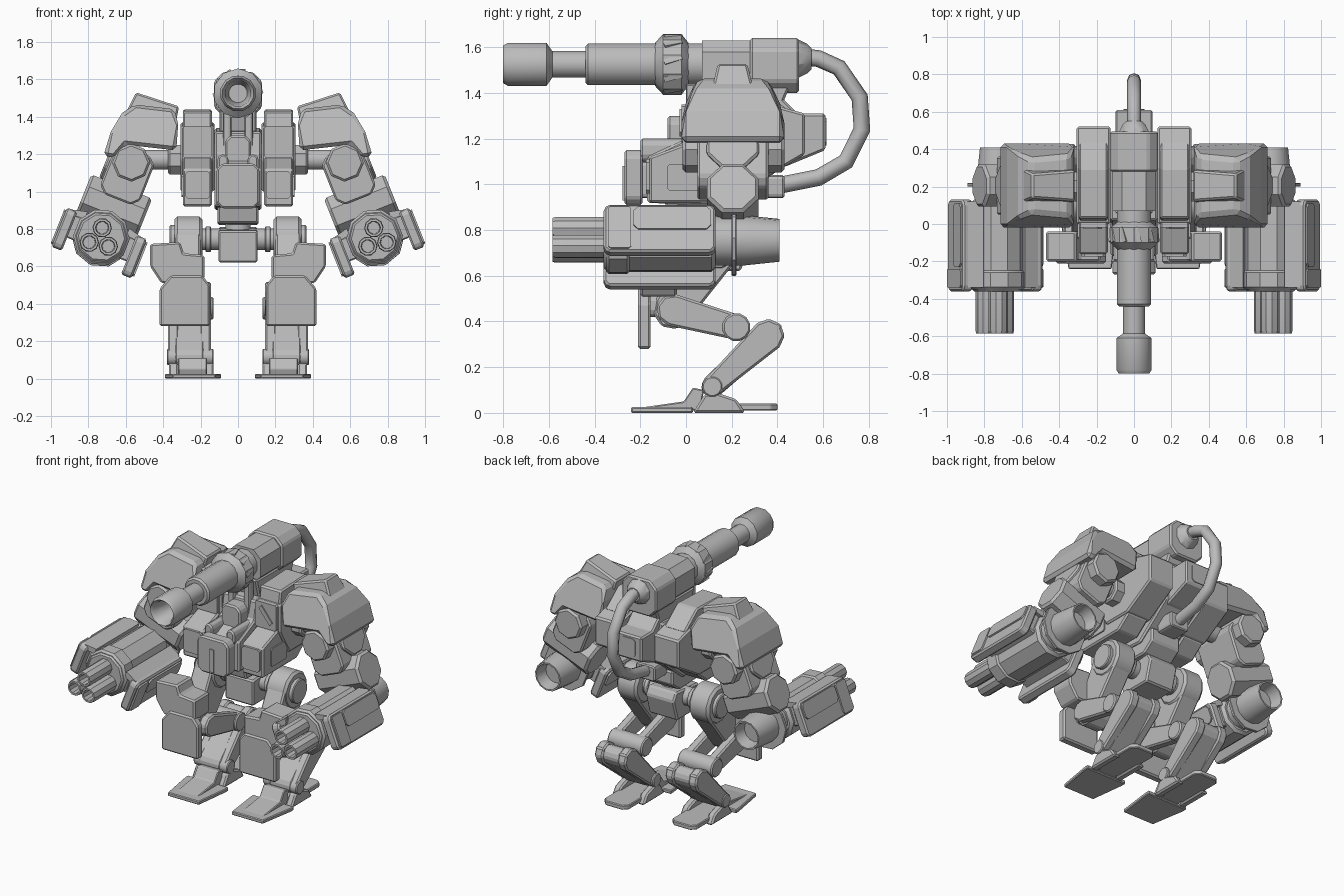
import bpy, bmesh
from math import pi, cos, sin, radians
from mathutils import Matrix, Vector

cube = bpy.data.objects.get("Cube")
if cube:
    bpy.data.objects.remove(cube)

grey = bpy.data.materials.new("plain grey")
grey.use_nodes = True
grey.diffuse_color = (.5, .5, .5, 1)
grey.node_tree.nodes["Principled BSDF"].inputs["Base Color"].default_value = grey.diffuse_color

# Maps (profile a, profile b, depth) to x, y, z for each extrusion axis
PLACE = {
    'x': lambda a, b, depth: (depth, a, b),
    'y': lambda a, b, depth: (a, depth, b),
    'z': lambda a, b, depth: (a, b, depth),
}


def finish(name, bm, mirror, frame, bevel, smooth=False):
    bmesh.ops.recalc_face_normals(bm, faces=bm.faces)
    if frame:
        bm.transform(frame)
    mesh = bpy.data.meshes.new(name)
    bm.to_mesh(mesh)
    bm.free()
    mesh.materials.append(grey)
    part = bpy.data.objects.new(name, mesh)
    bpy.context.collection.objects.link(part)
    if smooth:
        bpy.ops.object.select_all(action='DESELECT')
        part.select_set(True)
        bpy.context.view_layer.objects.active = part
        bpy.ops.object.shade_smooth_by_angle(angle=radians(32))
    if bevel:
        modifier = part.modifiers.new("bevel", 'BEVEL')
        modifier.width, modifier.segments = bevel, 1
    if mirror:
        part.modifiers.new("mirror", 'MIRROR')


def prism(name, points, axis, span, mirror=True, frame=None, bevel=.01, shape=None):
    """Extrude a closed profile along an axis; shape moves the finished points."""
    bm = bmesh.new()
    near, far = [[bm.verts.new(PLACE[axis](a, b, depth)) for a, b in points] for depth in span]
    bm.faces.new(near)
    bm.faces.new(far)
    for i in range(len(points)):
        bm.faces.new((near[i - 1], near[i], far[i], far[i - 1]))
    if shape:
        for vert in bm.verts:
            vert.co = shape(vert.co)
    finish(name, bm, mirror, frame, bevel)


def plate(name, axis, span, across, up, cut, **options):
    """Rectangle with cut corners, extruded along an axis."""
    left, right = across
    low, high = up
    prism(name, [(left + cut, low), (right - cut, low), (right, low + cut), (right, high - cut),
                 (right - cut, high), (left + cut, high), (left, high - cut), (left, low + cut)],
          axis, span, **options)


def link(name, start, end, start_radius, end_radius, span, **options):
    """Bar with rounded ends that joins two joints, seen from the side."""
    along = (end - start).normalized()
    normal = Vector((-along.y, along.x))
    points = []
    for joint, radius, turn in ((start, start_radius, pi / 2), (end, end_radius, -pi / 2)):
        for k in range(5):
            t = turn + k * pi / 4
            points.append(joint + radius * (cos(t) * along + sin(t) * normal))
    prism(name, points, 'x', span, **options)


def turned(name, profile, axis, centre, sides=12, mirror=True, frame=None):
    """Lathe (radius, position) points about an axis."""
    bm = bmesh.new()
    angles = [2 * pi * (k + .5) / sides for k in range(sides)]
    rings = [[bm.verts.new(PLACE[axis](centre[0] + radius * cos(t), centre[1] + radius * sin(t), depth))
              for t in angles] for radius, depth in profile]
    for lower, upper in zip(rings, rings[1:]):
        for i in range(sides):
            bm.faces.new((lower[i - 1], lower[i], upper[i], upper[i - 1]))
    bm.faces.new(rings[0])
    bm.faces.new(rings[-1])
    finish(name, bm, mirror, frame, 0, smooth=True)


def drum(name, radius, span, axis, centre, **options):
    """Cylinder with chamfered rims."""
    low, high = span
    rim = min(radius, high - low) / 8
    turned(name, [(radius - rim, low), (radius, low + rim), (radius, high - rim), (radius - rim, high)],
           axis, centre, **options)


middle = dict(mirror=False)

# Main cannon
bore = (0, 1.525)
turned("cannon_muzzle", [(.05, -.6), (.07, -.78), (.085, -.8), (.097, -.78), (.097, -.61), (.06, -.585), (.06, -.5)],
       'y', bore, **middle)
drum("cannon_neck", .06, (-.6, -.4), 'y', bore, **middle)
drum("cannon_barrel", .094, (-.44, .1), 'y', bore, **middle)
turned("cannon_collar", [(.095, -.135), (.133, -.1), (.133, -.02), (.095, .01)], 'y', bore, sides=10, **middle)
for k in range(10):
    swing = Matrix.Rotation(k * pi / 5, 4, 'Y') @ Matrix.Rotation(.3, 4, 'Z')
    plate("collar_rib", 'z', (.12, .13), (-.012, .012), (-.1, -.02), 0, bevel=0,
          frame=Matrix.Translation((0, 0, bore[1])) @ swing, **middle)
plate("cannon_breech", 'y', (.07, .3), (-.115, .115), (1.41, 1.63), .05, bevel=0, **middle)
plate("cannon_rear_block", 'y', (.28, .495), (-.128, .128), (1.4, 1.64), .05, **middle)
turned("hose_socket", [(.085, .49), (.065, .53), (.045, .55)], 'y', (0, 1.55), sides=10, **middle)
prism("cannon_mount", [(.05, 1.44), (.46, 1.44), (.4, 1.3), (.1, 1.25)], 'x', (-.1, .1), **middle)
plate("cannon_strut", 'z', (1.2, 1.44), (.035, .08), (0, .06), .01)

# Supply hose
curve = bpy.data.curves.new("supply_hose", 'CURVE')
curve.dimensions = '3D'
curve.bevel_depth, curve.bevel_resolution, curve.use_fill_caps = .037, 2, True
path = [(.5, 1.56), (.58, 1.55), (.67, 1.51), (.76, 1.38), (.77, 1.24), (.7, 1.1), (.58, 1.03), (.38, .99)]
spline = curve.splines.new('POLY')
spline.points.add(len(path) - 1)
for point, (y, z) in zip(spline.points, path):
    point.co = (0, y, z, 1)
curve.materials.append(grey)
bpy.context.collection.objects.link(bpy.data.objects.new("supply_hose", curve))

# Torso and cockpit
prism("torso", [(-.17, .92), (-.17, 1.12), (0, 1.2), (.02, 1.32), (.42, 1.34), (.45, 1.1), (.2, .9)],
      'x', (-.125, .125), **middle)
prism("waist", [(-.1, .95), (-.07, .83), (.22, .82), (.3, .88), (.3, .97)], 'x', (-.11, .11), **middle)
drum("waist_post", .07, (.75, .86), 'z', (0, .14), **middle)
plate("cockpit_plate", 'y', (-.27, -.19), (-.115, .115), (.91, 1.15), .03, **middle)
plate("cockpit_neck", 'y', (-.2, -.16), (-.09, .09), (.94, 1.1), .01, **middle)
plate("cockpit_slot", 'y', (-.278, -.26), (-.014, .014), (.93, 1.08), 0, bevel=0, **middle)
plate("cockpit_fin", 'y', (-.2, 0), (.05, .11), (1.1, 1.2), .02)
plate("neck_block", 'y', (-.08, .02), (-.07, .07), (1.1, 1.3), .03, **middle)

# Backpack
prism("backpack", [(.4, 1.4), (.49, 1.31), (.61, 1.31), (.61, 1.15), (.44, 1.08), (.3, 1.05)], 'x', (-.1, .1), **middle)
plate("backpack_panel", 'y', (.6, .615), (-.055, .055), (1.17, 1.29), .015, bevel=0, **middle)
plate("hose_outlet", 'y', (.3, .43), (-.07, .07), (.94, 1.04), .01, **middle)

# Side pods on the torso
pod, inner_pod = (.125, .308), (.14, .295)
prism("side_pod", [(0, 1.17), (0, 1.35), (.3, 1.37), (.52, 1.31), (.52, 1.13), (.3, 1), (.1, 1)], 'x', pod)
prism("pod_cap", [(.01, 1.3), (.03, 1.43), (.3, 1.44), (.44, 1.33)], 'x', inner_pod)
plate("pod_front", 'y', (-.02, .02), inner_pod, (1.18, 1.35), .01, bevel=0)
prism("pod_stripe", [(.17, 1.31), (.19, 1.33), (.27, 1.23), (.25, 1.21)], 'y', (-.028, 0), bevel=0)
prism("lower_pod", [(-.16, .92), (-.16, 1.12), (0, 1.18), (.3, 1.16), (.3, 1), (.2, .92)], 'x', inner_pod)
plate("lower_pod_plate", 'y', (-.175, -.15), (.15, .28), (.96, 1.11), .015, bevel=0)
plate("lower_pod_panel", 'x', (.28, .303), (-.08, .08), (.97, 1.09), .01, bevel=0)

# Shoulders
drum("shoulder_axle", .085, (.28, .375), 'x', (.2, 1.17), sides=8)
drum("shoulder_rod", .055, (.35, .55), 'x', (.2, 1.17))


def narrow(start, rate):
    """Pull points towards the shoulder's mid-plane above a height."""
    return lambda co: Vector((co.x, .2 + (co.y - .2) * (1 - rate * max(0, co.z - start)), co.z))


prism("shoulder_guard", [(.33, 1.22), (.32, 1.36), (.34, 1.44), (.55, 1.465), (.62, 1.42), (.68, 1.32), (.72, 1.19),
                         (.66, 1.18), (.6, 1.25)], 'y', (-.02, .43), bevel=.02, shape=narrow(1.36, 3.5))
prism("shoulder_ridge", [(.33, 1.38), (.315, 1.455), (.545, 1.53), (.61, 1.4)], 'y', (.11, .3), shape=narrow(1.4, 2.5))

# Arms, built upright on the gun's axis and then tilted
arm = dict(frame=Matrix.Translation((.73, 0, .755)) @ Matrix.Rotation(radians(-21.7), 4, 'Y'))
gun = (0, 0)
drum("arm_pivot", .102, (-.015, .43), 'y', (0, .43), sides=8, **arm)
plate("upper_arm", 'y', (.05, .36), (-.12, .11), (.22, .5), .04, **arm)
plate("upper_arm_guard", 'x', (.08, .13), (.09, .32), (.29, .48), .07, **arm)
drum("elbow_drum", .122, (-.175, .175), 'x', (.205, .18), sides=8, **arm)

# Forearm guns
drum("gun_body", .142, (-.36, .13), 'y', gun, sides=10, **arm)
drum("gun_collar", .152, (-.35, -.245), 'y', gun, sides=10, **arm)
plate("gun_bridge", 'y', (-.3, .1), (-.185, .185), (-.07, .06), .01, **arm)
drum("gun_neck", .11, (.1, .25), 'y', gun, **arm)
drum("gun_flange", .16, (.2, .22), 'y', gun, sides=10, **arm)
turned("gun_exhaust", [(.11, .2), (.11, .26), (.094, .41), (.084, .41), (.07, .33)], 'y', gun, **arm)
for k in range(3):
    t = radians(80 + 120 * k)
    turned("gun_barrel", [(.032, -.48), (.036, -.585), (.048, -.585), (.052, -.57), (.052, -.35)], 'y',
           (.06 * cos(t) + .005, .06 * sin(t) - .01), sides=10, **arm)
for side in (1, -1):
    plate("gun_side_plate", 'x', (side * .17, side * .23), (-.36, .13), (-.145, .08), .02, **arm)
    plate("gun_plate_panel", 'x', (side * .22, side * .24), (-.23, .11), (-.04, .065), .02, bevel=0, **arm)
    plate("gun_plate_front", 'x', (side * .22, side * .24), (-.34, -.24), (-.13, .065), .01, bevel=0, **arm)
    prism("gun_plate_lip", [(side * .12, .1), (side * .2, .08), (side * .2, .05), (side * .12, .06)],
          'y', (-.34, .12), bevel=0, **arm)

# Leg joints as (y, z)
hip, knee, hock, ankle, tail = map(Vector, ((.13, .745), (-.06, .45), (.22, .375), (.115, .115), (.36, .34)))

# Pelvis and hips
prism("pelvis", [(.01, .62), (.01, .79), (.25, .81), (.28, .76), (.24, .62)], 'x', (-.105, .105), **middle)
drum("hip_axle", .06, (-.21, .21), 'x', hip, **middle)
drum("hip_collar", .07, (.145, .175), 'x', hip)
drum("hip_disc", .125, (.19, .34), 'x', hip)
drum("hip_cap", .08, (.32, .365), 'x', hip)

# Legs
link("thigh", hip, knee, .12, .085, (.2, .335))
prism("thigh_guard", [(.18, .53), (.18, .66), (.29, .67), (.31, .73), (.47, .72), (.47, .6), (.41, .51), (.22, .51)],
      'y', (-.2, -.04))
prism("knee_plate", [(.15, .28), (.15, .5), (.19, .55), (.36, .55), (.42, .48), (.42, .28)], 'y', (-.21, -.155))
plate("knee_bracket", 'y', (-.17, -.06), (.2, .33), (.42, .52), .02)
drum("knee_joint", .06, (.16, .36), 'x', knee)
drum("hock_joint", .062, (.13, .385), 'x', hock)
drum("ankle_joint", .045, (.13, .38), 'x', ankle)
link("lower_leg", tail, ankle, .06, .05, (.18, .34))
for x in (.145, .315):
    rail = (x, x + .06)
    link("leg_link", knee, hock, .07, .055, rail)
    link("shin_rail", tail, ankle, .072, .045, rail)
    link("shin_tip", tail, Vector((.4, .375)), .05, .02, rail)

# Feet
prism("toe_plate", [(.12, -.24), (.35, -.24), (.39, 0), (.39, .03), (.09, .03), (.09, 0)], 'z', (0, .025), bevel=.005)
prism("toe_ridge", [(-.22, .02), (-.01, .05), (.03, .11), (.08, .1), (.06, .01)], 'x', (.165, .32), bevel=.005)
for x in (.13, .32):
    prism("foot_side", [(.03, 0), (.08, .08), (.13, .09), (.22, .06), (.26, 0)], 'x', (x, x + .05))
plate("heel_plate", 'z', (.01, .04), (.16, .34), (.05, .4), .03, bevel=.005)
